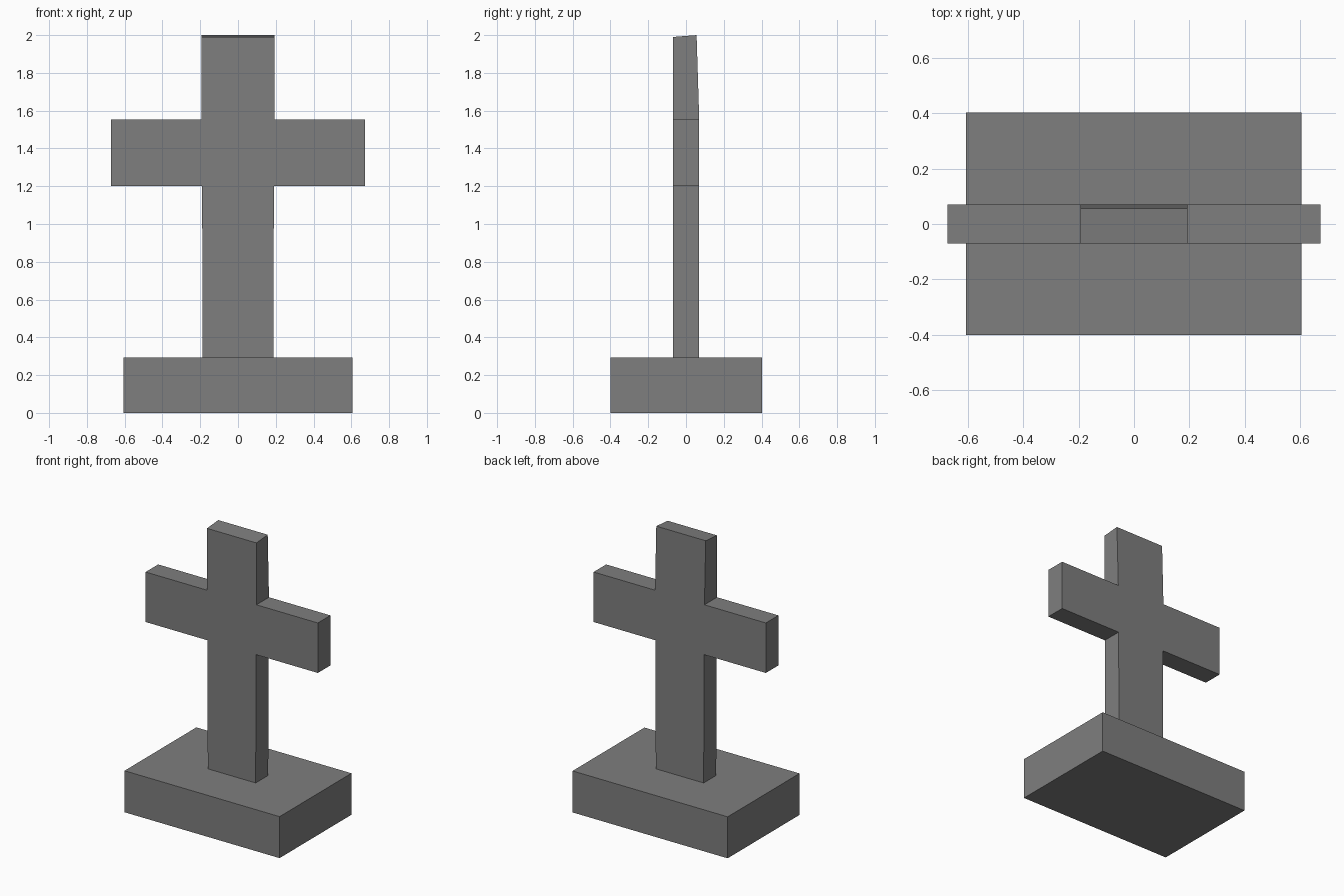
import bpy
import bmesh

cube = bpy.data.objects.get("Cube")
if cube:
    bpy.data.objects.remove(cube, do_unlink=True)

stone = bpy.data.materials.new("grey stone")
stone.use_nodes = True
grey = (0.21, 0.21, 0.21, 1)
stone.diffuse_color = grey
stone.node_tree.nodes["Principled BSDF"].inputs["Base Color"].default_value = grey


def extruded(name, profile, front, back):
    """Extrude an x-z outline from the front to the back."""
    bm = bmesh.new()
    face = bm.faces.new([bm.verts.new((x, front, z)) for x, z in profile])
    geom = bmesh.ops.extrude_face_region(bm, geom=[face])["geom"]
    for v in geom:
        if isinstance(v, bmesh.types.BMVert):
            v.co.y = back
    bmesh.ops.recalc_face_normals(bm, faces=bm.faces)
    mesh = bpy.data.meshes.new(name)
    bm.to_mesh(mesh)
    bm.free()
    mesh.materials.append(stone)
    obj = bpy.data.objects.new(name, mesh)
    bpy.context.collection.objects.link(obj)
    return obj


# Plinth
base = [(-0.607, 0), (0.605, 0), (0.605, 0.293), (-0.607, 0.293)]
extruded("plinth", base, -0.4, 0.402)

# Upright and arms as one outline, mirrored across the centre
half = [(0.187, 0.29), (0.19, 1.2), (0.673, 1.2), (0.673, 1.553),
        (0.193, 1.553), (0.193, 2)]
cross = extruded("cross", half + [(-x, z) for x, z in reversed(half)],
                 -0.07, 0.07)

# Slightly slanted top: lower at the front, tapered at the back
for v in cross.data.vertices:
    if v.co.z > 1.9:
        if v.co.y > 0:
            v.co.y = 0.056
        else:
            v.co.z = 1.99
